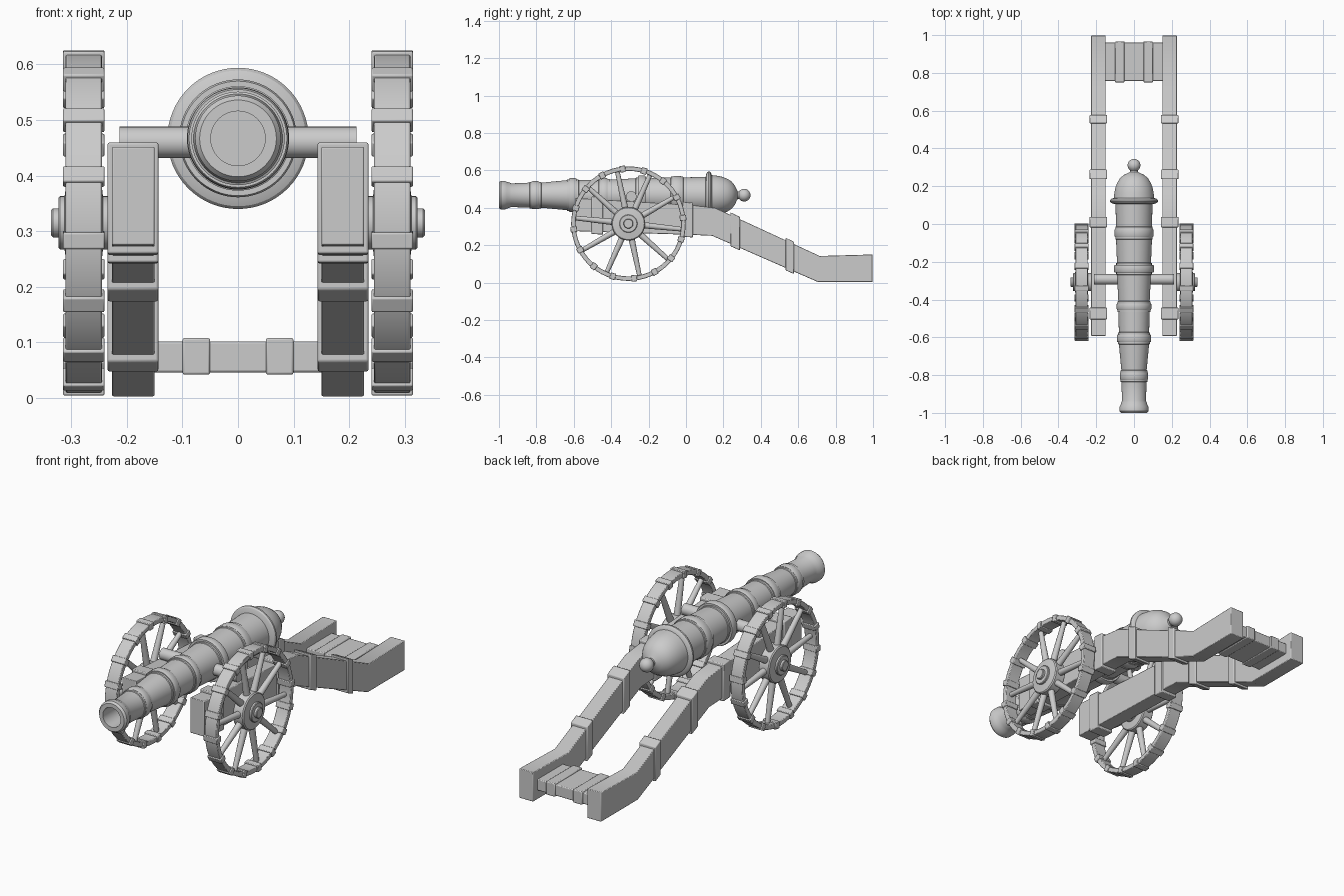
import bpy, bmesh
from math import sin, cos, pi, radians, sqrt
from mathutils import Matrix, Vector

if "Cube" in bpy.data.objects:
    bpy.data.objects.remove(bpy.data.objects["Cube"])

WY, WZ, WR = -0.308, 0.315, 0.306   # wheel centre and rim radius
BZ = 0.467                          # barrel axis height


def finish(bm, name, mirror=False, bevel=0.0):
    bmesh.ops.remove_doubles(bm, verts=bm.verts, dist=1e-6)
    bmesh.ops.recalc_face_normals(bm, faces=bm.faces)
    me = bpy.data.meshes.new(name)
    bm.to_mesh(me)
    bm.free()
    ob = bpy.data.objects.new(name, me)
    bpy.context.collection.objects.link(ob)
    if bevel:
        b = ob.modifiers.new("bevel", 'BEVEL')
        b.width, b.segments, b.limit_method = bevel, 2, 'ANGLE'
    if mirror:
        ob.modifiers.new("mirror", 'MIRROR').use_mirror_merge = False
    bpy.ops.object.select_all(action='DESELECT')
    ob.select_set(True)
    bpy.context.view_layer.objects.active = ob
    bpy.ops.object.shade_smooth_by_angle(angle=radians(32))
    return ob


def lathe(bm, profile, axis, centre, n=48, closed=False):
    """Revolve (radius, position) points about the x or y axis."""
    rings = []
    for r, t in profile:
        ring = []
        for i in range(n):
            a = 2 * pi * i / n
            p = (t, r * cos(a), r * sin(a)) if axis == 'x' else (r * cos(a), t, r * sin(a))
            ring.append(bm.verts.new(Vector(p) + Vector(centre)))
        rings.append(ring)
    pairs = list(zip(rings, rings[1:])) + ([(rings[-1], rings[0])] if closed else [])
    for a, b in pairs:
        for i in range(n):
            j = (i + 1) % n
            bm.faces.new((a[i], a[j], b[j], b[i]))


def prism(bm, outline, x0, x1):
    """Extrude a (y, z) outline from x0 to x1."""
    a = [bm.verts.new((x0, y, z)) for y, z in outline]
    b = [bm.verts.new((x1, y, z)) for y, z in outline]
    bm.faces.new(a)
    bm.faces.new(b[::-1])
    for i in range(len(a)):
        j = (i + 1) % len(a)
        bm.faces.new((a[i], b[i], b[j], a[j]))


def box(bm, x0, x1, y0, y1, z0, z1):
    prism(bm, [(y0, z0), (y1, z0), (y1, z1), (y0, z1)], x0, x1)


# Barrel with bore, reinforcing rings, breech bell and knob
profile = [(0, -0.45), (0.049, -0.45), (0.049, -1), (0.069, -1), (0.077, -0.99),
           (0.077, -0.968), (0.071, -0.958), (0.068, -0.945), (0.063, -0.935)]
body = [(-0.825, -0.785, 0.075, 0.067), (-0.625, -0.585, 0.091, 0.08),
        (-0.455, -0.42, 0.092, 0.083), (-0.257, -0.217, 0.106, 0.09),
        (-0.07, -0.025, 0.103, 0.095)]
for y0, y1, r, base in body:
    profile += [(base, y0 - 0.012), (base + 0.004, y0 - 0.01), (base + 0.004, y0),
                (r - 0.003, y0), (r, y0 + 0.006), (r, y1 - 0.006), (r - 0.003, y1),
                (base + 0.004, y1), (base + 0.004, y1 + 0.01), (base, y1 + 0.012)]
profile += [(0.098, 0.105), (0.112, 0.108), (0.122, 0.112), (0.127, 0.119), (0.127, 0.127),
            (0.12, 0.134), (0.107, 0.138), (0.104, 0.165), (0.098, 0.195),
            (0.087, 0.222), (0.072, 0.245), (0.05, 0.262), (0.032, 0.27), (0.021, 0.276),
            (0.019, 0.287)]
for k in range(9):
    a = radians(145 - 145 * k / 8)
    profile.append((0.034 * sin(a), 0.311 + 0.034 * cos(a)))
bm = bmesh.new()
lathe(bm, profile, 'y', (0, 0, BZ), 64)
finish(bm, "barrel")

# Trunnion bar
bm = bmesh.new()
lathe(bm, [(0, 0.06), (0.028, 0.06), (0.028, 0.213), (0, 0.213)], 'x', (0, -0.293, 0.46), 32)
finish(bm, "trunnion", mirror=True)

# Carriage cheeks running back into the trail
TOP = [(-0.592, 0.452), (0.03, 0.415), (0.155, 0.4), (0.715, 0.142), (0.997, 0.15)]
BOT = [(-0.592, 0.275), (0.03, 0.255), (0.14, 0.25), (0.705, 0.003), (0.997, 0.003)]
bm = bmesh.new()
prism(bm, TOP + BOT[::-1], 0.15, 0.227)
finish(bm, "carriage_cheek", mirror=True, bevel=0.003)


def height(path, y):
    for (ya, za), (yb, zb) in zip(path, path[1:]):
        if ya <= y <= yb:
            return za + (zb - za) * (y - ya) / (yb - ya)


# Iron straps around the cheeks
bm = bmesh.new()
for y0, y1 in [(-0.505, -0.443), (-0.018, 0.038), (0.237, 0.288), (0.533, 0.577)]:
    t, b = 0.013, 0.013
    prism(bm, [(y0, height(TOP, y0) + t), (y1, height(TOP, y1) + t),
               (y1, height(BOT, y1) - b), (y0, height(BOT, y0) - b)], 0.143, 0.235)
finish(bm, "cheek_strap", mirror=True, bevel=0.004)

# Plate joining the trail ends, with two straps
bm = bmesh.new()
box(bm, -0.155, 0.155, 0.757, 0.96, 0.046, 0.102)
finish(bm, "trail_plate", bevel=0.004)
bm = bmesh.new()
box(bm, 0.05, 0.1, 0.75, 0.967, 0.042, 0.108)
finish(bm, "trail_plate_strap", mirror=True, bevel=0.004)

# Wheel rim
C = (0, WY, WZ)
bm = bmesh.new()
lathe(bm, [(0.282, 0.245), (WR, 0.245), (WR, 0.31), (0.282, 0.31)], 'x', C, 64, closed=True)
finish(bm, "wheel_rim", mirror=True, bevel=0.003)

# Clamps round the rim
bm = bmesh.new()
for k in range(16):
    a = radians(6 + 22.5 * k)
    d, t = Vector((cos(a), sin(a))), Vector((-sin(a), cos(a))) * 0.015
    pts = [d * 0.276 - t, d * 0.311 - t, d * 0.311 + t, d * 0.276 + t]
    prism(bm, [(p.x + WY, p.y + WZ) for p in pts], 0.24, 0.315)
finish(bm, "rim_clamp", mirror=True, bevel=0.003)

# Spokes
bm = bmesh.new()
for k in range(10):
    a = radians(-6 + 36 * k)
    d = Vector((0, cos(a), sin(a)))
    mat = Matrix.Translation(Vector((0.277, WY, WZ)) + d * 0.18) @ d.to_track_quat('Z', 'Y').to_matrix().to_4x4()
    bmesh.ops.create_cone(bm, cap_ends=True, segments=16, radius1=0.017, radius2=0.012,
                          depth=0.22, matrix=mat)
finish(bm, "wheel_spoke", mirror=True)

# Hub with flange and axle cap
bm = bmesh.new()
lathe(bm, [(0, 0.222), (0.048, 0.222), (0.048, 0.243), (0.085, 0.247), (0.09, 0.252),
           (0.09, 0.302), (0.085, 0.307), (0.048, 0.312), (0.048, 0.32), (0.045, 0.323),
           (0.026, 0.323), (0.026, 0.333), (0.023, 0.336), (0, 0.336)], 'x', C, 40)
finish(bm, "wheel_hub", mirror=True)
